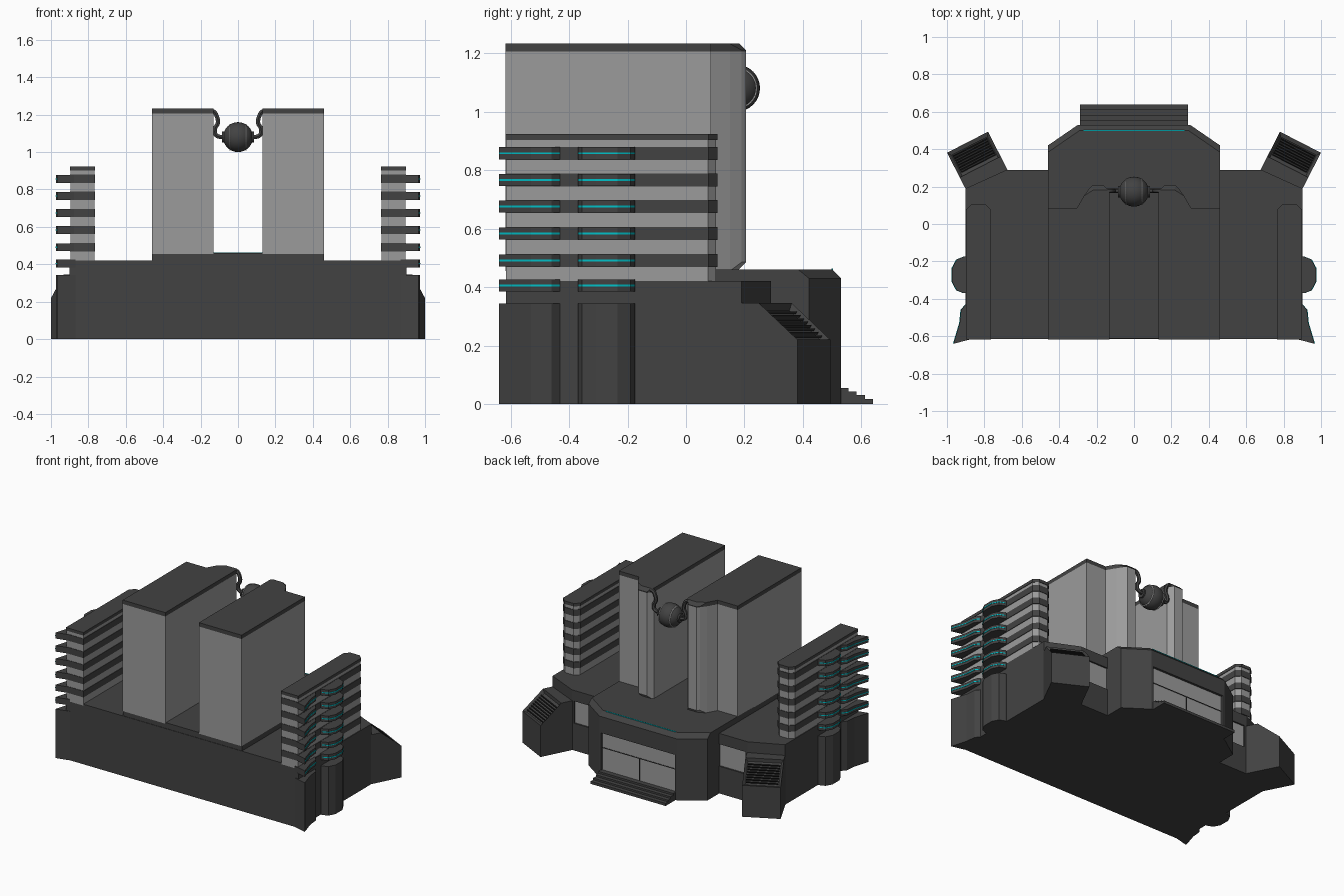
import bpy, bmesh, math
from mathutils import Matrix, Vector

if "Cube" in bpy.data.objects:
    bpy.data.objects.remove(bpy.data.objects["Cube"])


def mat(name, r, g, b):
    m = bpy.data.materials.new(name)
    m.diffuse_color = (r, g, b, 1)
    m.use_nodes = True
    m.node_tree.nodes["Principled BSDF"].inputs["Base Color"].default_value = m.diffuse_color
    return m


DARK = mat("dark_cladding", .055, .055, .055)
BLACK = mat("black_metal", .025, .025, .025)
PALE = mat("pale_facade", .33, .33, .33)
CYAN = mat("cyan_light", 0, .55, .6)
WHITE = mat("white_trim", .7, .7, .7)


def finish(name, bm, material, mirror=False):
    bmesh.ops.recalc_face_normals(bm, faces=bm.faces)
    me = bpy.data.meshes.new(name)
    bm.to_mesh(me)
    bm.free()
    ob = bpy.data.objects.new(name, me)
    bpy.context.collection.objects.link(ob)
    me.materials.append(material)
    if mirror:
        ob.modifiers.new("mirror", 'MIRROR').use_clip = False
    return ob


def prism_bm(pts, z0, z1, matrix=None):
    bm = bmesh.new()
    lo = [bm.verts.new((x, y, z0)) for x, y in pts]
    hi = [bm.verts.new((x, y, z1)) for x, y in pts]
    n = len(pts)
    bm.faces.new(lo)
    bm.faces.new(hi)
    for i in range(n):
        j = (i + 1) % n
        bm.faces.new((lo[i], lo[j], hi[j], hi[i]))
    if matrix:
        bm.transform(matrix)
    bmesh.ops.recalc_face_normals(bm, faces=bm.faces)
    return bm


def prism(name, pts, z0, z1, material, mirror=False, matrix=None):
    return finish(name, prism_bm(pts, z0, z1, matrix), material, mirror)


def box(name, x0, x1, y0, y1, z0, z1, material, mirror=False, matrix=None):
    return prism(name, [(x0, y0), (x1, y0), (x1, y1), (x0, y1)], z0, z1, material, mirror, matrix)


def bevel(bm, test, size):
    edges = [e for e in bm.edges if all(test(v.co) for v in e.verts)]
    bmesh.ops.bevel(bm, geom=edges, offset=size, segments=1, affect='EDGES')


def sym(half):
    return half + [(-x, y) for x, y in reversed(half)]


def cut(ob, cutter):
    m = ob.modifiers.new("cut", 'BOOLEAN')
    m.object, m.operation, m.solver = cutter, 'DIFFERENCE', 'EXACT'
    cutter.hide_render = True
    cutter.hide_viewport = True


# base block and its side windows
base = prism("base", sym([(.9, -.615), (.9, .19), (.68, .29)]), 0, .42, DARK)
for s in (1, -1):
    cut(base, box("window_cutter", *sorted((s * .45, s * .665)), .275, .35, .19, .345, DARK))
box("side_window", .46, .665, .27, .279, .19, .345, PALE, True)

# raised central block with recessed entrance
bm = prism_bm(sym([(.46, -.612), (.46, .42), (.30, .53)]), 0, .46)
bevel(bm, lambda c: c.z > .45 and c.y > .4, .03)
hall = finish("central_block", bm, DARK)
cut(hall, box("entrance_cutter", -.285, .285, .508, .6, .05, .315, DARK))
box("entrance_panel", -.285, .285, .50, .514, .05, .315, PALE)
box("entrance_transom", -.285, .285, .51, .517, .205, .21, BLACK)
box("entrance_mullion", -.003, .003, .51, .517, .05, .205, BLACK)
box("entrance_light", -.27, .27, .498, .502, .455, .463, CYAN)

# entrance steps
for i, (y, z) in enumerate([(.555, .055), (.583, .042), (.612, .03), (.64, .018)]):
    box(f"step_{i}", -.29, .29, .52, y, 0, z, DARK)

# twin towers
tower = [(.13, -.618), (.46, -.618), (.46, .085), (.305, .085), (.268, .15),
         (.24, .19), (.225, .205), (.16, .205), (.13, .17)]
bm = prism_bm(tower, .455, 1.205)
bevel(bm, lambda c: c.y > .18 and c.z < .5, .03)
finish("tower", bm, PALE, True)
bm = prism_bm(tower, 1.204, 1.232)
bevel(bm, lambda c: c.y > .18 and c.z > 1.23, .022)
finish("tower_roof", bm, DARK, True)

# side wings with dark floor bands
wing = [(.767, -.615), (.895, -.615), (.895, .075), (.865, .103), (.797, .103), (.767, .075)]
band = [(.764, -.618), (.899, -.618), (.899, .077), (.867, .107), (.795, .107), (.764, .077)]
prism("wing", wing, .41, .905, PALE, True)
prism("wing_roof", band, .902, .923, DARK, True)

# balcony stacks: a flared corner and a rounded bay
bays = {"corner": [(.87, -.43), (.9, -.43), (.925, -.46), (.932, -.53), (.965, -.64), (.87, -.616)],
        "bay": [(.87, -.175), (.91, -.175), (.948, -.19), (.972, -.235), (.972, -.31),
                (.948, -.355), (.91, -.37), (.87, -.37)]}
levels = [.405, .491, .583, .675, .766, .857]
for i, z in enumerate(levels):
    if i:
        prism(f"wing_band_{i}", band, z - .022, z + .022, DARK, True)
    for key, pts in bays.items():
        prism(f"{key}_balcony_{i}", pts, z - .021, z + .021, DARK, True)
        strip = [(x + .003 if x > .88 else x, y) for x, y in pts]
        prism(f"{key}_light_{i}", strip, z - .003, z + .003, CYAN, True)
for key, pts in bays.items():
    prism(f"{key}_pier", pts, 0, .343, DARK, True)

# angled corner vents: local x runs outward, local y is up, local z runs across
out = Vector((.1, .195, 0)).normalized()
across = Vector((-out.y, out.x, 0))
frame = Matrix((out, (0, 0, 1), across)).transposed().to_4x4()
frame.translation = (.90, .187, 0)
bm = prism_bm([(-.06, 0), (.218, 0), (.218, .22), (.07, .345), (-.06, .345)], 0, .246, frame)
bm.faces.ensure_lookup_table()
bm.normal_update()
slope = [f for f in bm.faces if .3 < f.normal.z < .95]
bmesh.ops.inset_individual(bm, faces=slope, thickness=.022, depth=-.02)
finish("corner_vent", bm, DARK, True)
for i in range(8):
    t = (i + 1) / 9
    d, z = .082 + .124 * t, .335 - .105 * t
    prism(f"vent_slat_{i}", [(d - .008, z - .016), (d, z - .016), (d + .005, z - .007), (d - .003, z - .007)],
          .02, .226, BLACK, True, frame)

# suspended globe with rings and hubs
bpy.ops.mesh.primitive_uv_sphere_add(segments=32, ring_count=16, radius=.08, location=(0, .173, 1.08),
                                     rotation=(0, math.pi / 2, 0))
globe = bpy.context.object
globe.name = "globe"
globe.data.materials.append(DARK)
bpy.ops.object.shade_smooth_by_angle()
for s in (1, -1):
    bpy.ops.mesh.primitive_torus_add(major_radius=.068, minor_radius=.0035, major_segments=32, minor_segments=6,
                                     location=(s * .043, .173, 1.08), rotation=(0, math.pi / 2, 0))
    bpy.context.object.name = "globe_ring"
    bpy.context.object.data.materials.append(WHITE)
    bpy.ops.mesh.primitive_cylinder_add(vertices=16, radius=.03, depth=.02, location=(s * .075, .173, 1.08),
                                        rotation=(0, math.pi / 2, 0))
    bpy.context.object.name = "globe_hub"
    bpy.context.object.data.materials.append(DARK)

# curved arms holding the globe
path = [(.17, 1.217), (.13, 1.216), (.115, 1.195), (.108, 1.155), (.123, 1.125), (.117, 1.09), (.07, 1.08)]
for s in (1, -1):
    cu = bpy.data.curves.new("globe_arm", 'CURVE')
    cu.dimensions, cu.bevel_depth, cu.bevel_resolution, cu.use_fill_caps = '3D', .013, 1, True
    cu.resolution_u = 4
    sp = cu.splines.new('BEZIER')
    sp.bezier_points.add(len(path) - 1)
    for p, (x, z) in zip(sp.bezier_points, path):
        p.co = (s * x, .178, z)
        p.handle_left_type = p.handle_right_type = 'AUTO'
    arm = bpy.data.objects.new("globe_arm", cu)
    bpy.context.collection.objects.link(arm)
    cu.materials.append(DARK)
    bpy.ops.object.select_all(action='DESELECT')
    arm.select_set(True)
    bpy.context.view_layer.objects.active = arm
    bpy.ops.object.convert(target='MESH')
    bpy.ops.object.shade_smooth_by_angle()
